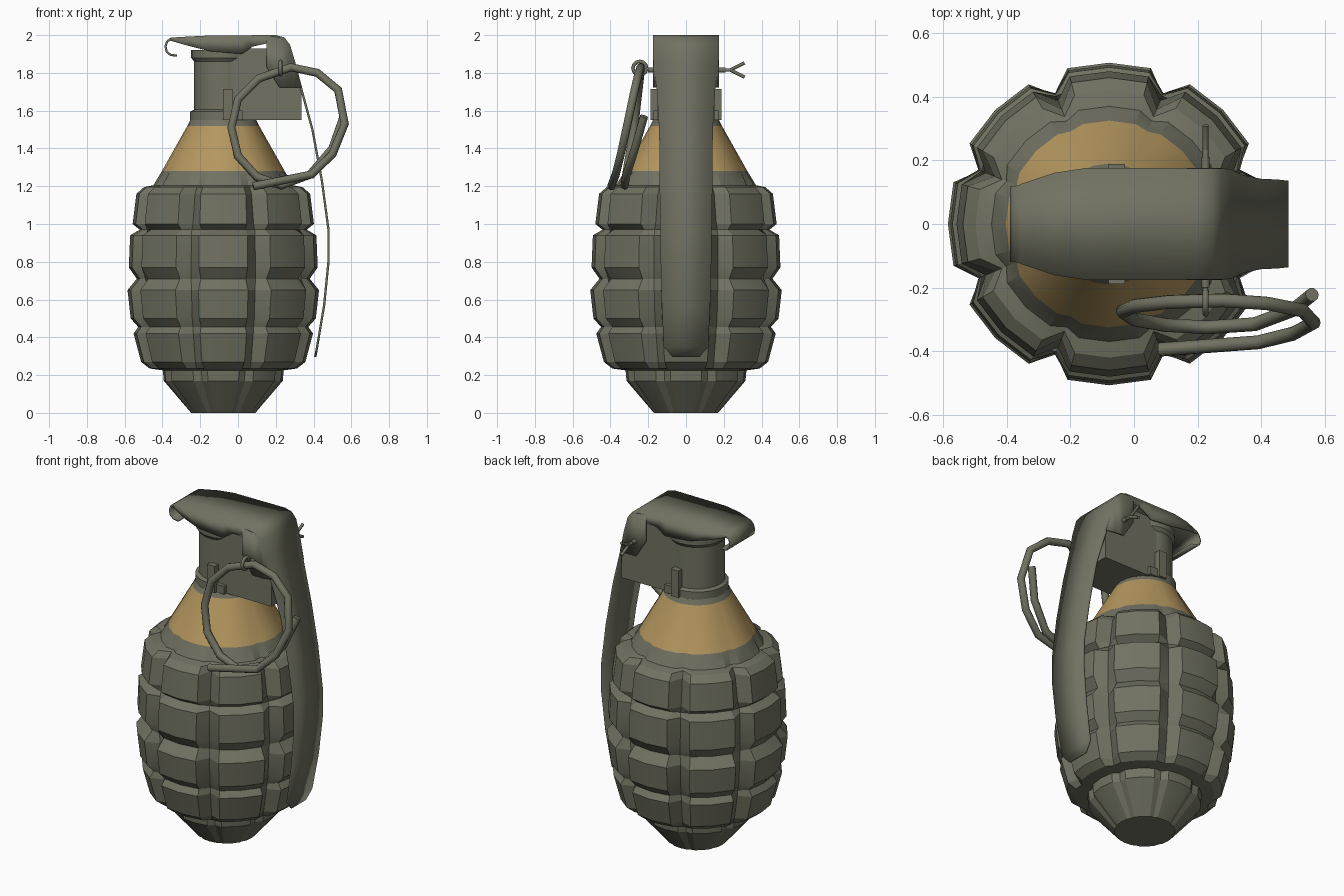
import bpy, bmesh, math
from mathutils import Vector

if "Cube" in bpy.data.objects:
    bpy.data.objects.remove(bpy.data.objects["Cube"])

AXIS = -0.078  # x of the body's vertical axis


def material(name, rgb):
    m = bpy.data.materials.new(name)
    m.use_nodes = True
    m.diffuse_color = (*rgb, 1)
    m.node_tree.nodes["Principled BSDF"].inputs["Base Color"].default_value = (*rgb, 1)
    return m


OLIVE = material("olive_drab", (0.165, 0.168, 0.122))
TAN = material("tan_band", (0.46, 0.31, 0.115))


def finish(name, bm, angle=25):
    bmesh.ops.recalc_face_normals(bm, faces=bm.faces)
    me = bpy.data.meshes.new(name)
    bm.to_mesh(me)
    bm.free()
    ob = bpy.data.objects.new(name, me)
    bpy.context.collection.objects.link(ob)
    me.materials.append(OLIVE)
    bpy.ops.object.select_all(action="DESELECT")
    ob.select_set(True)
    bpy.context.view_layer.objects.active = ob
    bpy.ops.object.shade_smooth_by_angle(angle=math.radians(angle))
    return ob


def loft(name, rings, angle=25):
    """Skin closed rings of points and cap both ends."""
    bm = bmesh.new()
    loops = [[bm.verts.new(p) for p in ring] for ring in rings]
    n = len(loops[0])
    for a, b in zip(loops, loops[1:]):
        for i in range(n):
            j = (i + 1) % n
            bm.faces.new((a[i], a[j], b[j], b[i]))
    bm.faces.new(loops[0])
    bm.faces.new(loops[-1])
    return finish(name, bm, angle)


def sheet(name, rows, thickness, offset=-1):
    """Thin plate through rows of points."""
    bm = bmesh.new()
    grid = [[bm.verts.new(p) for p in row] for row in rows]
    for a, b in zip(grid, grid[1:]):
        for i in range(len(a) - 1):
            bm.faces.new((a[i], a[i + 1], b[i + 1], b[i]))
    ob = finish(name, bm)
    mod = ob.modifiers.new("thickness", "SOLIDIFY")
    mod.thickness = thickness
    mod.offset = offset
    return ob


def prism(name, outline, z0, z1):
    return loft(name, [[(x, y, z) for x, y in outline] for z in (z0, z1)])


def box(name, x, y, z):
    return prism(name, [(x[0], y[0]), (x[1], y[0]), (x[1], y[1]), (x[0], y[1])], *z)


def wire(name, points, radius, sides=8):
    """Round bar along a path, with mitred corners."""
    pts = [Vector(p) for p in points]
    rings, up = [], None
    for i, p in enumerate(pts):
        t = (pts[min(i + 1, len(pts) - 1)] - pts[max(i - 1, 0)]).normalized()
        up = t.orthogonal() if up is None else up - t * up.dot(t)
        up.normalize()
        side = t.cross(up)
        rings.append([p + radius * (up * math.cos(a) + side * math.sin(a))
                      for a in (2 * math.pi * k / sides for k in range(sides))])
    return loft(name, rings, 50)


# Body: height, radius on the blocks, radius in the vertical grooves
PROFILE = [
    (0, .17, .165), (.17, .315, .295), (.225, .32, .3), (.235, .39, .37),
    (.27, .435, .385), (.42, .475, .415), (.455, .45, .42), (.5, .49, .43),
    (.65, .507, .44), (.71, .458, .445), (.77, .5, .445), (.94, .493, .44),
    (.97, .442, .435), (1.0, .48, .42), (1.16, .46, .39), (1.195, .42, .365),
    (1.205, .37, .35), (1.28, .325, .315), (1.52, .19, .188), (1.55, .175, .175),
]
COLUMNS = [k * 45 + d for k in range(8) for d in (-15, 0, 15, 22.5)]
rings = []
for z, block, groove in PROFILE:
    ring = []
    for a in COLUMNS:
        r = groove if a % 45 == 22.5 else block
        c = math.radians(a)
        ring.append((AXIS + r * math.cos(c), r * math.sin(c), z))
    rings.append(ring)
body = loft("body", rings, 22)
body.data.materials.append(TAN)
for f in body.data.polygons:
    f.material_index = int(1.28 < f.center.z < 1.52)


# Neck and collar
def disc(r, z, n=24):
    return [(AXIS + r * math.cos(2 * math.pi * k / n),
             r * math.sin(2 * math.pi * k / n), z) for k in range(n)]


loft("collar", [disc(.175, 1.53), disc(.175, 1.595), disc(.155, 1.605)])
loft("neck", [disc(.155, 1.58), disc(.155, 1.86), disc(.17, 1.88), disc(.17, 1.92)])

# Fuse head behind the lever, sloped along its rear edge
HEAD = [(AXIS, 1.55), (.335, 1.55), (.335, 1.72), (.255, 1.93), (AXIS, 1.93)]
loft("fuse_head", [[(x, y, z) for x, z in HEAD] for y in (-.15, .15)])

# Side lugs
for s, side in ((-1, "right"), (1, "left")):
    y = sorted((s * .13, s * .188))
    box(side + "_lug", (-.08, -.028), y, (1.55, 1.715))
    box(side + "_small_lug", (-.03, .025), sorted((s * .13, s * .172)), (1.55, 1.6))

# Lever: curled lip, flat top, then a long curved handle (x, z, half width)
CURL = [(-.325, 1.885), (-.36, 1.89), (-.383, 1.91), (-.39, 1.94), (-.38, 1.97)]
LEVER = [(x, z, .118) for x, z in CURL] + [
    (-.355, 1.987, .125), (-.25, 1.993, .16), (-.15, 1.998, .175), (.2, 2, .175),
    (.245, 1.988, .175), (.275, 1.95, .175), (.305, 1.85, .172), (.34, 1.72, .155),
    (.4, 1.5, .142), (.45, 1.23, .14), (.485, .97, .136), (.485, .8, .134),
    (.462, .57, .128), (.425, .35, .118), (.415, .295, .07)]
sheet("lever", [[(x, -w, z), (x, w, z)] for x, z, w in LEVER], .012)

# Lever skirts folded down on both sides (x top, z top, x low, z low, half width)
SKIRT = [
    (-.355, 1.985, -.355, 1.97, .122), (-.25, 1.992, -.25, 1.94, .157),
    (-.15, 1.996, -.15, 1.915, .172), (.02, 1.997, .02, 1.9, .172),
    (.08, 1.997, .08, 1.94, .172), (.15, 1.997, .15, 1.955, .172),
    (.152, 1.997, .152, 1.83, .172), (.24, 1.985, .22, 1.722, .172),
    (.275, 1.945, .25, 1.722, .172), (.303, 1.85, .29, 1.722, .168),
    (.335, 1.73, .335, 1.722, .158)]
for s, side in ((-1, "right"), (1, "left")):
    sheet(side + "_lever_skirt",
          [[(a, s * w, b), (c, s * w, d)] for a, b, c, d, w in SKIRT], .008, 0)

# Split pin with eye and spread ends
PX, PZ = .225, 1.815
wire("pin_shaft", [(PX, -.2, PZ), (PX, .21, PZ)], .013)
for s, name in ((1, "upper"), (-1, "lower")):
    wire("pin_" + name + "_end",
         [(PX, .2, PZ), (PX, .235, PZ), (PX, .31, PZ + s * .038)], .009)
wire("pin_eye", [(PX, -.245 + .036 * math.cos(a), PZ + .01 + .036 * math.sin(a))
                 for a in (2 * math.pi * k / 12 for k in range(13))], .01)

# Pull ring: one and a quarter turns of wire
RING = [
    (.08, -.395, 1.2), (.39, -.372, 1.262), (.5, -.345, 1.37), (.565, -.31, 1.53),
    (.53, -.272, 1.71), (.42, -.25, 1.8), (.28, -.24, 1.83), (.11, -.245, 1.77),
    (.0, -.258, 1.66), (-.035, -.275, 1.51), (.0, -.3, 1.36), (.1, -.318, 1.25),
    (.23, -.325, 1.205), (.38, -.315, 1.26), (.5, -.27, 1.4), (.56, -.222, 1.57)]
wire("pull_ring", RING, .022, 10)
